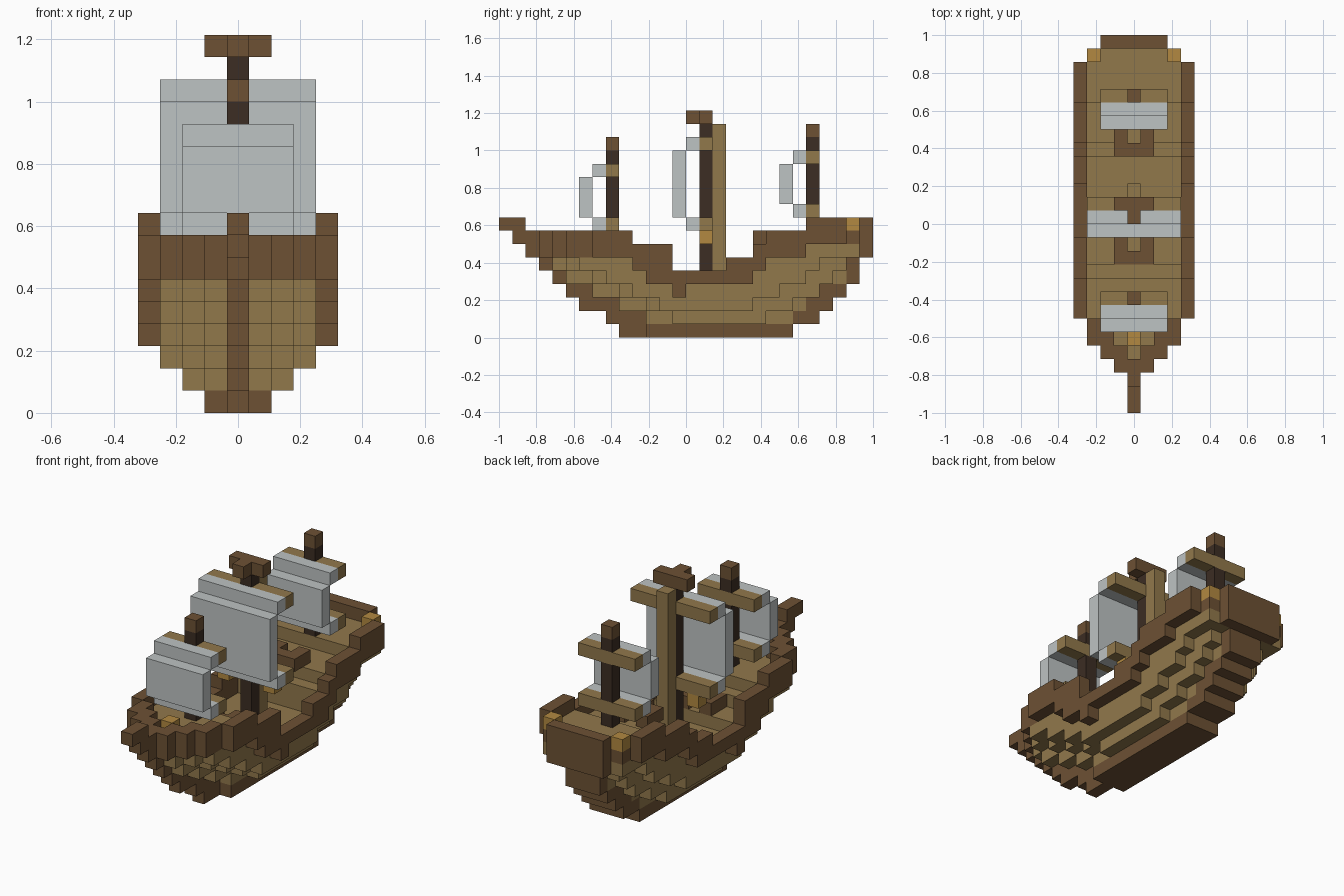
import bpy, bmesh
from mathutils import Vector

cube = bpy.data.objects.get("Cube")
if cube:
    bpy.data.objects.remove(cube, do_unlink=True)

U = 2 / 28  # size of one block


def material(name, rgb):
    col = [((c / 255 + 0.055) / 1.055) ** 2.4 for c in rgb] + [1]
    m = bpy.data.materials.new(name)
    m.use_nodes = True
    m.diffuse_color = col
    bsdf = m.node_tree.nodes["Principled BSDF"]
    bsdf.inputs["Base Color"].default_value = col
    bsdf.inputs["Roughness"].default_value = 1
    return m


DARK, PLANK, LAMP, MAST, SAIL = range(5)
MATS = [material("dark_timber", (109, 81, 52)), material("pale_planks", (145, 120, 75)),
        material("lantern_amber", (178, 137, 65)), material("mast_black_brown", (60, 45, 35)),
        material("sail_white", (190, 195, 195))]
AXES = [Vector(a) for a in ((1, 0, 0), (0, 1, 0), (0, 0, 1))]


def build(name, cells):
    """Mirror the blocks across x and skin their exposed sides."""
    cells = dict(cells)
    cells.update({(-i, j, k): c for (i, j, k), c in list(cells.items())})
    bm = bmesh.new()
    for cell, colour in cells.items():
        mid = Vector(cell) + Vector((0, 0.5, 0.5))
        for n in range(3):
            a, b = AXES[(n + 1) % 3] / 2, AXES[(n + 2) % 3] / 2
            for s in (-1, 1):
                side = AXES[n] * s
                if tuple(int(v) for v in Vector(cell) + side) in cells:
                    continue
                ring = [-a - b, a - b, a + b, b - a][::s]
                pts = [(mid + side / 2 + r) * U - Vector((0, 1, 0)) for r in ring]
                bm.faces.new([bm.verts.new(p) for p in pts]).material_index = colour
    bmesh.ops.remove_doubles(bm, verts=bm.verts, dist=U / 100)
    me = bpy.data.meshes.new(name)
    bm.to_mesh(me)
    bm.free()
    for m in MATS:
        me.materials.append(m)
    ob = bpy.data.objects.new(name, me)
    bpy.context.collection.objects.link(ob)
    return ob


def box(colour, xs, ys, zs):
    """Inclusive block range in x, y and z."""
    return {(i, j, k): colour for i in range(xs[0], xs[1] + 1)
            for j in range(ys[0], ys[1] + 1) for k in range(zs[0], zs[1] + 1)}


# Hull: for each distance from the centre line, bow start and stern end per layer
START = [[9, 8, 6, 5, 4, 3, 2, 1], [11, 11, 9, 7, 5, 4, 3, 3],
         [99, 13, 11, 9, 7, 5, 4, 4], [99, 99, 12, 10, 8, 6, 5, 5]]
END = [[22, 24, 25, 26, 27, 27, 28, 28], [22, 24, 25, 26, 27, 27, 28, 28],
       [0, 20, 22, 24, 25, 26, 28, 28], [0, 0, 19, 21, 23, 24, 27, 27]]
STERN_DARK = [0, 22, 23, 24, 26, 26, 27, 27]
BOW_WIDTH = {2: 0, 3: 1, 4: 2, 5: 3, 6: 3}


def deck(j):
    for last, level in ((2, 8), (9, 7), (10, 6), (12, 5), (18, 4), (19, 6), (22, 7)):
        if j <= last:
            return level
    return 8


hull = {}
for i in range(4):
    for k in range(8):
        for j in range(START[i][k], END[i][k]):
            bow_rim = 3 <= j <= 6 and k >= 6 and (
                i == BOW_WIDTH[j] or (j < 6 and i >= BOW_WIDTH[j - 1]))
            stem = i == 0 and j < START[1][k]
            if k < deck(j) or bow_rim:
                dark = bow_rim or stem or j >= STERN_DARK[k] or (k == 7 and j == 26 and i == 3)
                hull[i, j, k] = DARK if dark else PLANK
hull.update(box(DARK, (0, 0), (0, 1), (8, 8)))
hull.update(box(DARK, (0, 2), (27, 27), (8, 8)))
build("hull", hull)

# Stepped side rails: y range, bottom layer, top layer
rail = {}
for j0, j1, low, top in ((7, 9, 6, 7), (10, 10, 5, 6), (11, 12, 4, 6), (13, 13, 3, 4),
                         (14, 16, 4, 4), (17, 18, 4, 5), (19, 19, 5, 6),
                         (20, 22, 6, 7), (23, 25, 7, 8)):
    rail.update(box(DARK, (4, 4), (j0, j1), (low, top)))
build("side_rails", rail)

# U-shaped frames on the deck
for name, j, k in (("front_deck_frame", 11, 5), ("rear_deck_frame", 19, 7)):
    build(name, {**box(DARK, (0, 1), (j, j), (k, k)),
                 **box(DARK, (1, 1), (j, j + 1), (k, k))})

# Masts with two yards each, and a sail bulging forward
for name, j, base, top, half, low, high in (("front", 8, 7, 14, 2, 8, 12),
                                            ("main", 15, 4, 15, 3, 8, 14),
                                            ("rear", 23, 8, 15, 2, 9, 13)):
    mast = box(MAST, (0, 0), (j, j), (base, top))
    if name != "main":
        mast[0, j, top] = DARK
    for k in (low, high):
        mast.update(box(PLANK, (0, half), (j, j), (k, k)))
    build(name + "_mast", mast)
    sail = box(SAIL, (0, half), (j - 2, j - 2), (low + 1, high - 1))
    for k in (low, high):
        sail.update(box(SAIL, (0, half), (j - 1, j - 1), (k, k)))
    build(name + "_sail", sail)

# Main mast brace and crosspiece
build("main_mast_brace", box(PLANK, (0, 0), (16, 16), (4, 15)))
build("main_mast_cap", {**box(DARK, (0, 1), (15, 15), (16, 16)), (0, 14, 16): DARK})

# Lanterns on the stern corners, under the main yard and at the bow
build("stern_lanterns", {(3, 26, 8): LAMP})
build("yard_lanterns", {(2, 15, 7): LAMP})
build("bow_lantern", {(0, 5, 7): LAMP})
